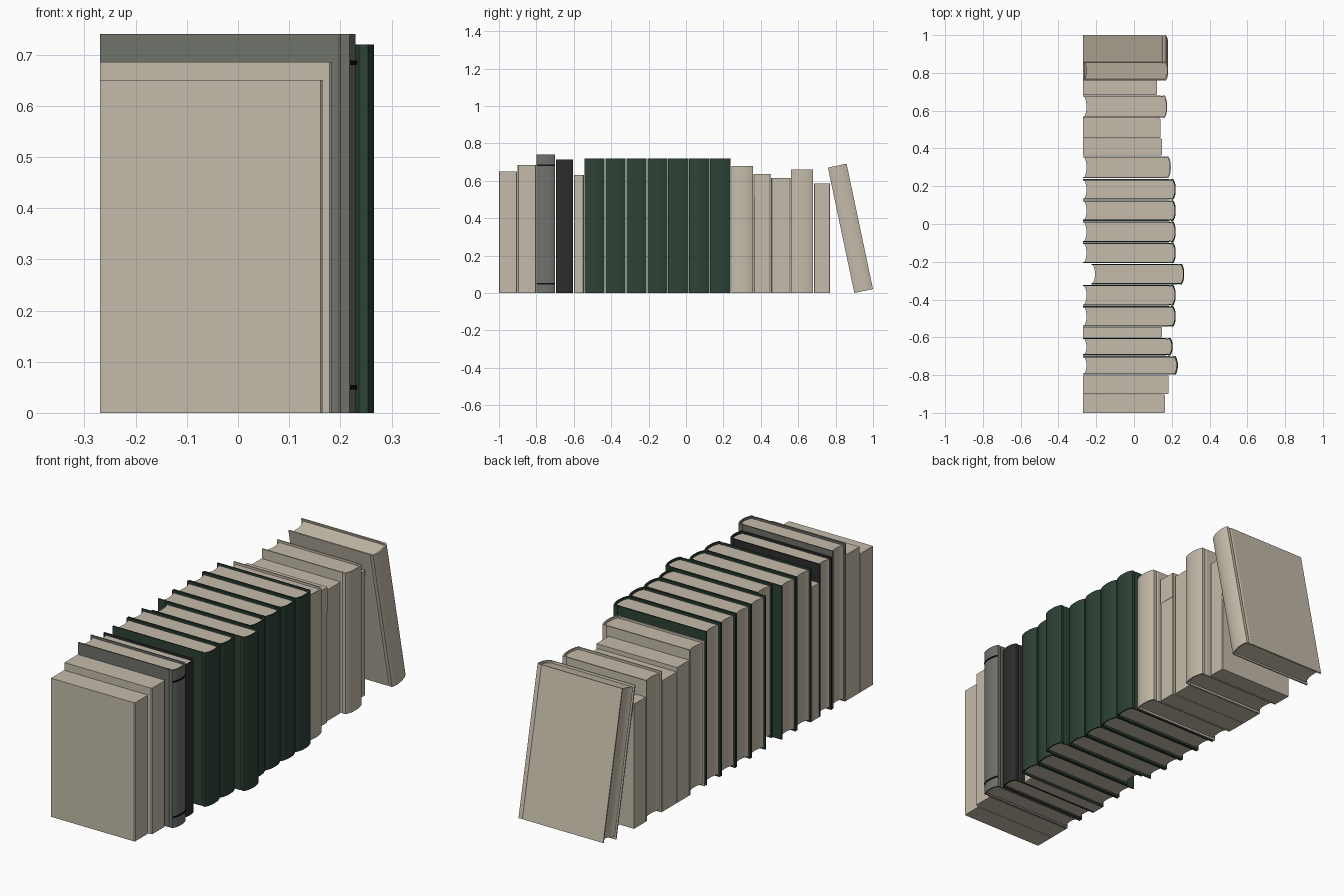
import bpy, bmesh, math

if "Cube" in bpy.data.objects:
    bpy.data.objects.remove(bpy.data.objects["Cube"])

def material(name, rgb):
    m = bpy.data.materials.new(name)
    m.diffuse_color = (*rgb, 1)
    m.use_nodes = True
    m.node_tree.nodes["Principled BSDF"].inputs["Base Color"].default_value = m.diffuse_color
    return m

PAPER = material("cream paper", (0.56, 0.505, 0.405))
GREEN = material("dark green cloth", (0.026, 0.054, 0.036))
GREY = material("grey cloth", (0.163, 0.168, 0.148))
BLACK = material("black cloth", (0.027, 0.027, 0.028))
BAND = material("band black", (0.005, 0.005, 0.006))

BOARD = 0.006   # cover thickness
BACK = -0.27    # fore edge line of the row


def finish(bm, name, mat, loc, tilt=0):
    bmesh.ops.recalc_face_normals(bm, faces=bm.faces)
    me = bpy.data.meshes.new(name)
    bm.to_mesh(me)
    bm.free()
    me.materials.append(mat)
    ob = bpy.data.objects.new(name, me)
    bpy.context.collection.objects.link(ob)
    ob.location = loc
    ob.rotation_euler.x = tilt
    bpy.context.view_layer.objects.active = ob
    ob.select_set(True)
    bpy.ops.object.shade_smooth_by_angle(angle=math.radians(20))
    ob.select_set(False)


def prism(name, mat, pts, z0, z1, loc, tilt=0):
    """Extrude a closed xy outline from z0 to z1."""
    bm = bmesh.new()
    lo = [bm.verts.new((x, y, z0)) for x, y in pts]
    hi = [bm.verts.new((x, y, z1)) for x, y in pts]
    n = len(pts)
    for i in range(n):
        j = (i + 1) % n
        bm.faces.new((lo[i], lo[j], hi[j], hi[i]))
    bm.faces.new(lo)
    bm.faces.new(hi)
    finish(bm, name, mat, loc, tilt)


def shell(name, mat, outer, inner, z0, z1, loc, tilt=0):
    """Extrude the strip between two open xy paths."""
    bm = bmesh.new()
    rings = [[bm.verts.new(c) for c in ((*o, z0), (*o, z1), (*i, z1), (*i, z0))]
             for o, i in zip(outer, inner)]
    for a, b in zip(rings, rings[1:]):
        for k in range(4):
            m = (k + 1) % 4
            bm.faces.new((a[k], a[m], b[m], b[k]))
    bm.faces.new(rings[0])
    bm.faces.new(rings[-1])
    finish(bm, name, mat, loc, tilt)


def spine_arc(s, t, bulge=0.012, n=8):
    """Gently rounded spine from -t/2 to t/2."""
    return [(s - bulge * abs(2 * k / n - 1) ** 2.5, t / 2 * (2 * k / n - 1))
            for k in range(n + 1)]


def hardcover(name, mat, t, h, fore, spine, loc, tilt=0):
    # boards with a pressed hinge, wrapped round a curved spine
    hinge = spine - 0.03
    side = [(fore, t / 2), (hinge - 0.006, t / 2), (hinge, t / 2 - 0.003), (hinge + 0.006, t / 2)]
    outer = [(x, -y) for x, y in side] + spine_arc(spine, t) + side[::-1]
    k = (t / 2 - BOARD) / (t / 2)
    inner = [(x - BOARD if x > hinge + 0.007 else x, y * k) for x, y in outer]
    shell(name + "_cover", mat, outer, inner, 0, h, loc, tilt)
    # page block with a hollow fore edge
    w = t / 2 - BOARD
    edge = [(fore + 0.008 + 0.011 * (1 - (j / 3) ** 2), w * j / 3) for j in range(3, -4, -1)]
    back = [(x - BOARD, y * k) for x, y in spine_arc(spine, t)]
    prism(name + "_pages", PAPER, edge + back, 0.01, h - 0.01, loc, tilt)


def paperback(name, t, h, spine, loc):
    b = 0.004
    prism(name, PAPER, [(BACK, t / 2), (BACK, -t / 2), (spine - b, -t / 2), (spine, -t / 2 + b),
                        (spine, t / 2 - b), (spine - b, t / 2)], 0, h, loc)


def row(y0, y1):
    return (0, (y0 + y1) / 2, 0), y1 - y0


# Paperbacks: y start, y end, height, spine x
for i, (a, b, h, s) in enumerate([
        (-1.0, -0.903, 0.65, 0.165), (-0.9, -0.801, 0.685, 0.183),
        (-0.6, -0.546, 0.63, 0.148), (0.362, 0.452, 0.635, 0.148),
        (0.455, 0.56, 0.615, 0.14), (0.684, 0.77, 0.585, 0.122)]):
    loc, t = row(a, b)
    paperback(f"paperback_{i + 1}", t, h, s, loc)

# Single hardcovers
for name, mat, a, b, h, s in [
        ("grey_book", GREY, -0.798, -0.7, 0.74, 0.23),
        ("black_book", BLACK, -0.695, -0.604, 0.715, 0.205),
        ("cream_book_1", PAPER, 0.243, 0.358, 0.68, 0.195),
        ("cream_book_2", PAPER, 0.562, 0.68, 0.66, 0.176)]:
    loc, t = row(a, b)
    hardcover(name, mat, t, h, BACK, s, loc)

# Matching green set, the third volume pulled forward
for i in range(7):
    a = -0.543 + i * 0.112
    loc, t = row(a, a + 0.108)
    shift = 0.045 if i == 2 else 0
    hardcover(f"green_volume_{i + 1}", GREEN, t, 0.72, BACK + shift, 0.221 + shift, loc)

# Bands round the grey spine
loc, t = row(-0.798, -0.7)
arc = spine_arc(0.23, t)
for i, z in enumerate((0.05, 0.684)):
    shell(f"spine_band_{i + 1}", BAND, [(x + 0.002, y) for x, y in arc],
          [(x - 0.002, y) for x, y in arc], z - 0.004, z + 0.004, loc)

# Label panel on the upper part of a paperback spine
prism("spine_label", PAPER, [(0.146, 0.364), (0.1495, 0.364), (0.1495, 0.45), (0.146, 0.45)],
      0.51, 0.634, (0, 0, 0))

# Leaning book at the end of the row
tilt = math.radians(11.9)
t = 0.102
hardcover("leaning_book", PAPER, t, 0.685, BACK, 0.181,
          (0, 0.9 + math.cos(tilt) * t / 2, math.sin(tilt) * t / 2), tilt)
